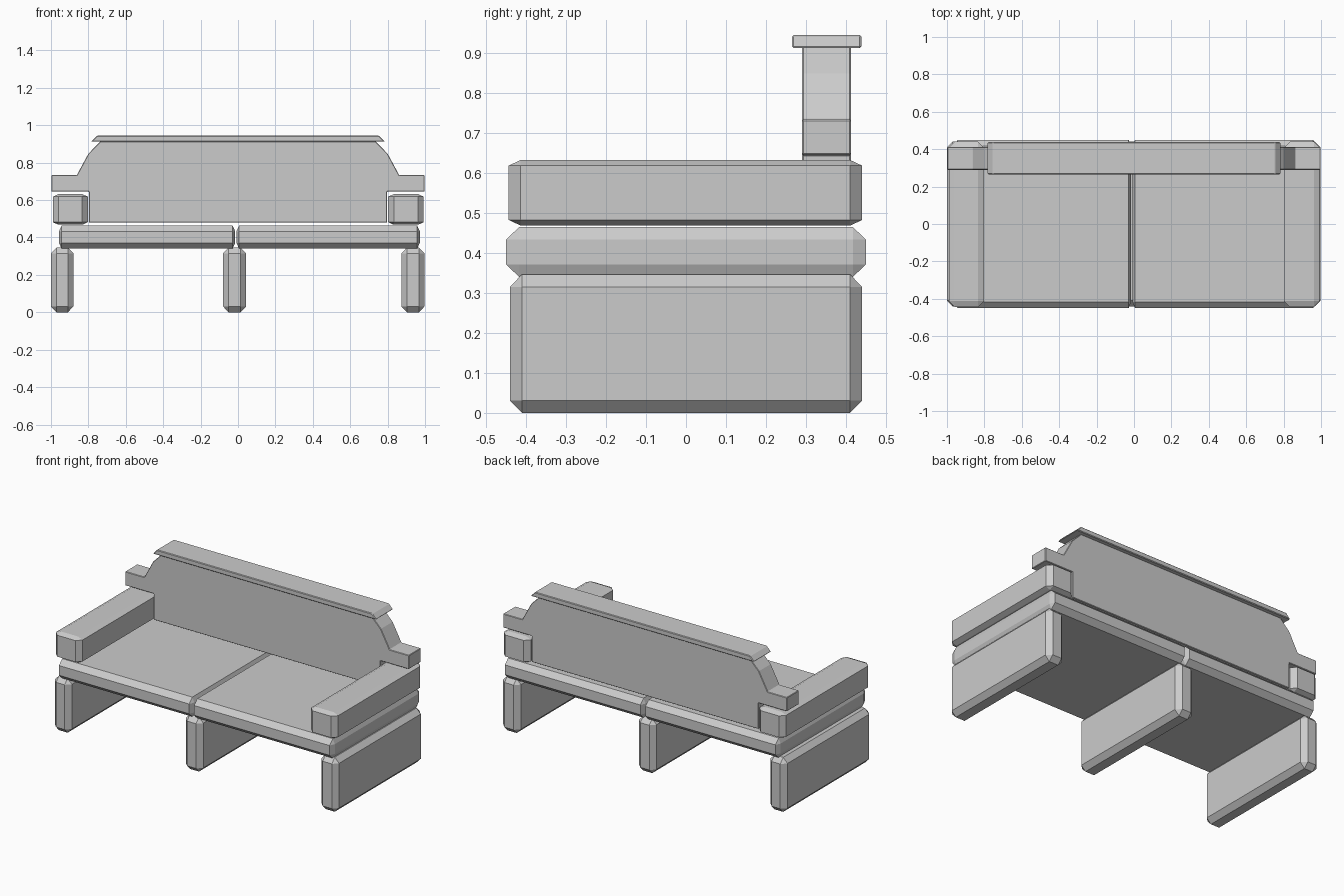
import bpy, bmesh
from itertools import product

if "Cube" in bpy.data.objects:
    bpy.data.objects.remove(bpy.data.objects["Cube"])


def link(name, bm):
    bmesh.ops.recalc_face_normals(bm, faces=bm.faces)
    mesh = bpy.data.meshes.new(name)
    bm.to_mesh(mesh)
    bm.free()
    obj = bpy.data.objects.new(name, mesh)
    bpy.context.collection.objects.link(obj)
    return obj


def chamfer_box(name, lo, hi, cut):
    """Box between two corners, chamfered by a different amount per axis."""
    bm = bmesh.new()
    for corner in product((0, 1), repeat=3):
        for flush in range(3):
            bm.verts.new([(hi[a] - (0 if a == flush else cut[a])) if corner[a]
                          else (lo[a] + (0 if a == flush else cut[a]))
                          for a in range(3)])
    bmesh.ops.convex_hull(bm, input=bm.verts)
    bmesh.ops.dissolve_limit(bm, angle_limit=0.01, verts=bm.verts, edges=bm.edges)
    return link(name, bm)


def extrude_profile(name, points, y0, y1, bevel):
    """XZ outline extruded along y with a fine edge bevel."""
    bm = bmesh.new()
    face = bm.faces.new([bm.verts.new((x, y0, z)) for x, z in points])
    out = bmesh.ops.extrude_face_region(bm, geom=[face], use_keep_orig=True)
    verts = [g for g in out["geom"] if isinstance(g, bmesh.types.BMVert)]
    bmesh.ops.translate(bm, vec=(0, y1 - y0, 0), verts=verts)
    obj = link(name, bm)
    mod = obj.modifiers.new("edge_bevel", "BEVEL")
    mod.width, mod.segments = bevel, 1
    return obj


# Three slab legs
for name, x0, x1 in (("leg_left", -1.0, -0.88), ("leg_middle", -0.08, 0.043),
                     ("leg_right", 0.873, 0.997)):
    chamfer_box(name, (x0, -0.44, 0), (x1, 0.44, 0.346), (0.03, 0.03, 0.031))

# Two seat cushions
for name, x0, x1 in (("seat_left", -0.957, -0.015), ("seat_right", -0.008, 0.972)):
    chamfer_box(name, (x0, -0.45, 0.34), (x1, 0.45, 0.464), (0.014, 0.033, 0.031))

# Armrests
for name, x0, x1 in (("armrest_left", -0.99, -0.803), ("armrest_right", 0.803, 0.993)):
    chamfer_box(name, (x0, -0.443, 0.468), (x1, 0.44, 0.632), (0.03, 0.03, 0.014))

# Backrest with shoulders resting over the arms
half = [(0.797, 0.48), (0.797, 0.645), (0.997, 0.645), (0.997, 0.733),
        (0.862, 0.733), (0.80, 0.848), (0.735, 0.914)]
outline = half + [(-x, z) for x, z in reversed(half)]
extrude_profile("backrest", outline, 0.29, 0.412, 0.003)

# Top rail with slanted ends
extrude_profile("top_rail", [(-0.785, 0.912), (0.785, 0.912), (0.755, 0.944), (-0.755, 0.944)],
                0.265, 0.438, 0.004)
